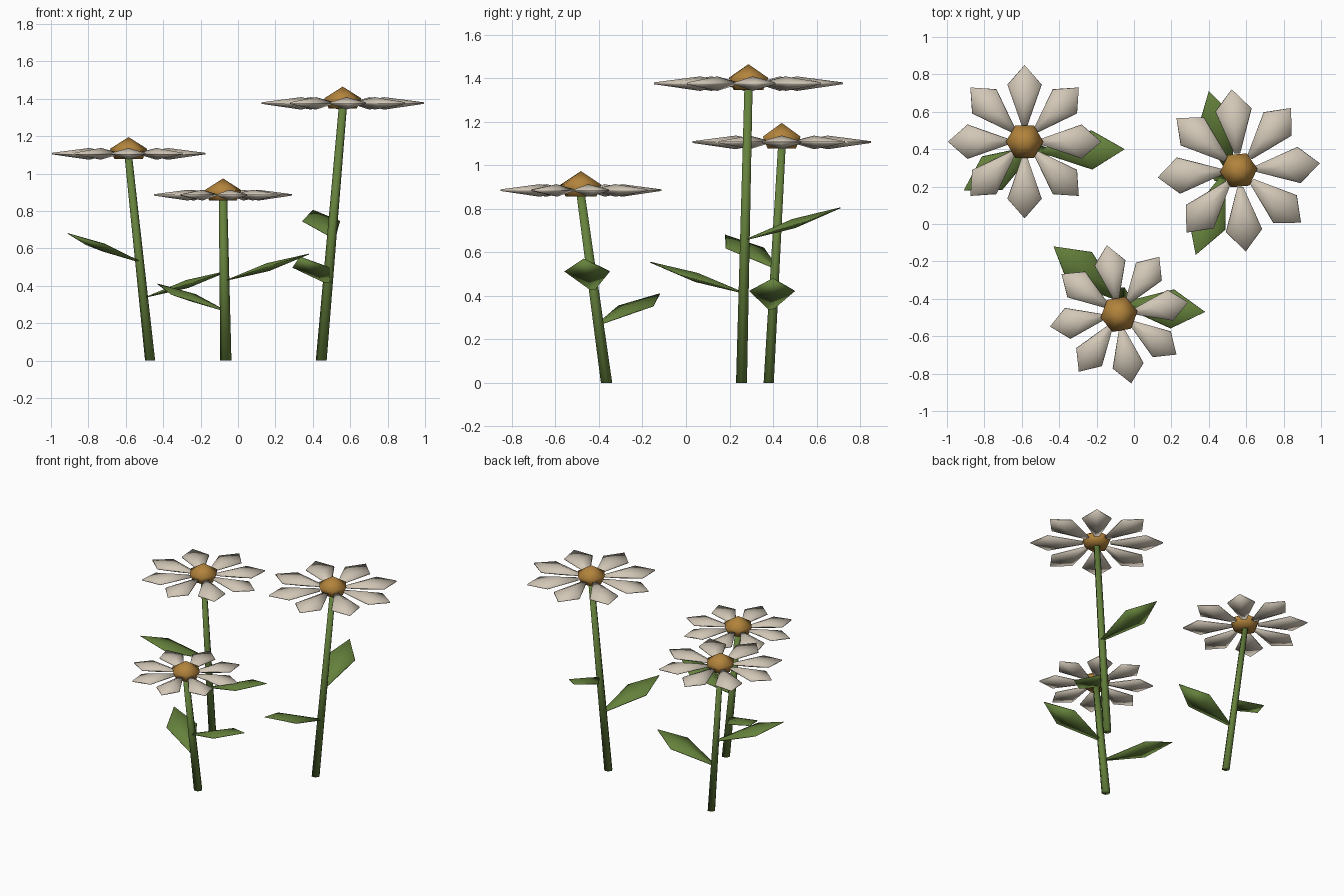
import bpy, bmesh, math
from mathutils import Vector, Matrix

cube = bpy.data.objects.get("Cube")
if cube:
    bpy.data.objects.remove(cube, do_unlink=True)


def material(name, rgb):
    m = bpy.data.materials.new(name)
    m.use_nodes = True
    m.diffuse_color = (*rgb, 1)
    m.node_tree.nodes["Principled BSDF"].inputs["Base Color"].default_value = (*rgb, 1)
    return m


GREEN = material("leaf green", (0.13, 0.22, 0.045))
CREAM = material("petal cream", (0.64, 0.57, 0.47))
GOLD = material("flower gold", (0.45, 0.23, 0.045))


def finish(bm, name, mat):
    bmesh.ops.recalc_face_normals(bm, faces=bm.faces)
    for f in bm.faces:
        f.smooth = True
    mesh = bpy.data.meshes.new(name)
    bm.to_mesh(mesh)
    bm.free()
    mesh.materials.append(mat)
    bpy.context.collection.objects.link(bpy.data.objects.new(name, mesh))


def loft(bm, rings):
    """Join rings of points; a ring of one point is an apex."""
    rings = [[bm.verts.new(p) for p in r] for r in rings]
    for a, b in zip(rings, rings[1:]):
        n = max(len(a), len(b))
        for i in range(n):
            j = (i + 1) % n
            quad = [a[i % len(a)], a[j % len(a)], b[j % len(b)], b[i % len(b)]]
            bm.faces.new(list(dict.fromkeys(quad)))
    for r in (rings[0], rings[-1]):
        if len(r) > 2:
            bm.faces.new(r)


def hexagon(radius, centre, turn=0):
    c = Vector(centre)
    return [c + Vector((radius * math.cos(a), radius * math.sin(a), 0))
            for a in (turn + i * math.pi / 3 for i in range(6))]


def blade(bm, frame, start, end, wide, half, stub, peak, up, down, rim):
    """Kite-shaped blade along local x with a ridge above and a keel below."""
    def kite(k, z):
        return [frame @ Vector(p) for p in
                ((start, -stub, z), (wide, -half * k, z), (end, 0, z),
                 (wide, half * k, z), (start, stub, z))]
    loft(bm, [[frame @ Vector((peak, 0, -down))], kite(1, -rim),
              kite(0.96, rim), [frame @ Vector((peak, 0, up))]])


def stem(name, base, top, radius):
    bm = bmesh.new()
    loft(bm, [hexagon(radius, base), hexagon(radius * 0.75, top)])
    finish(bm, name, GREEN)


def leaf(name, base, tip):
    base, tip = Vector(base), Vector(tip)
    x = (tip - base).normalized()
    y = Vector((0, 0, 1)).cross(x).normalized()
    z = x.cross(y)
    frame = Matrix.Translation(base) @ Matrix((x, y, z)).transposed().to_4x4()
    length = (tip - base).length
    bm = bmesh.new()
    blade(bm, frame, 0, length, length * 0.6, 0.105, 0.012,
          length * 0.5, 0.022, 0.022, 0.002)
    finish(bm, name, GREEN)


def bloom(name, centre, radius, turn):
    s = radius / 0.41
    place = Matrix.Translation(centre) @ Matrix.Rotation(turn, 4, "Z")
    bm = bmesh.new()
    for i in range(8):
        frame = place @ Matrix.Rotation(i * math.pi / 4, 4, "Z") @ Matrix.Scale(s, 4)
        blade(bm, frame, 0.085, 0.41, 0.305, 0.092, 0.015, 0.21, 0.03, 0.033, 0.004)
    finish(bm, name + "_petals", CREAM)
    # domed hexagonal middle
    c = Vector(centre)
    up = Vector((0, 0, 1))
    bm = bmesh.new()
    loft(bm, [hexagon(0.075, c - up * 0.03, turn), hexagon(0.1, c + up * 0.025, turn),
              [c + up * 0.088]])
    finish(bm, name + "_middle", GOLD)


# name, stem base, bloom centre, bloom radius, bloom turn, stem radius, leaves
flowers = [
    ("left_flower", (-0.47, 0.38, 0), (-0.585, 0.44, 1.107), 0.41, 0, 0.027,
     [((-0.49, 0.39, 0.34), (-0.05, 0.40, 0.48)),
      ((-0.53, 0.41, 0.53), (-0.91, 0.18, 0.68))]),
    ("front_flower", (-0.065, -0.365, 0), (-0.08, -0.483, 0.886), 0.375, math.radians(10), 0.03,
     [((-0.06, -0.43, 0.43), (0.38, -0.47, 0.57)),
      ((-0.08, -0.40, 0.27), (-0.43, -0.12, 0.41))]),
    ("right_flower", (0.445, 0.255, 0), (0.56, 0.287, 1.377), 0.435, math.radians(5), 0.029,
     [((0.51, 0.28, 0.66), (0.40, 0.71, 0.805)),
      ((0.48, 0.26, 0.415), (0.33, -0.165, 0.555))]),
]
for name, base, centre, radius, turn, thick, leaves in flowers:
    stem(name + "_stem", base, Vector(centre) - Vector((0, 0, 0.025)), thick)
    bloom(name, centre, radius, turn)
    for i, (a, b) in enumerate(leaves):
        leaf(f"{name}_leaf_{i + 1}", a, b)
